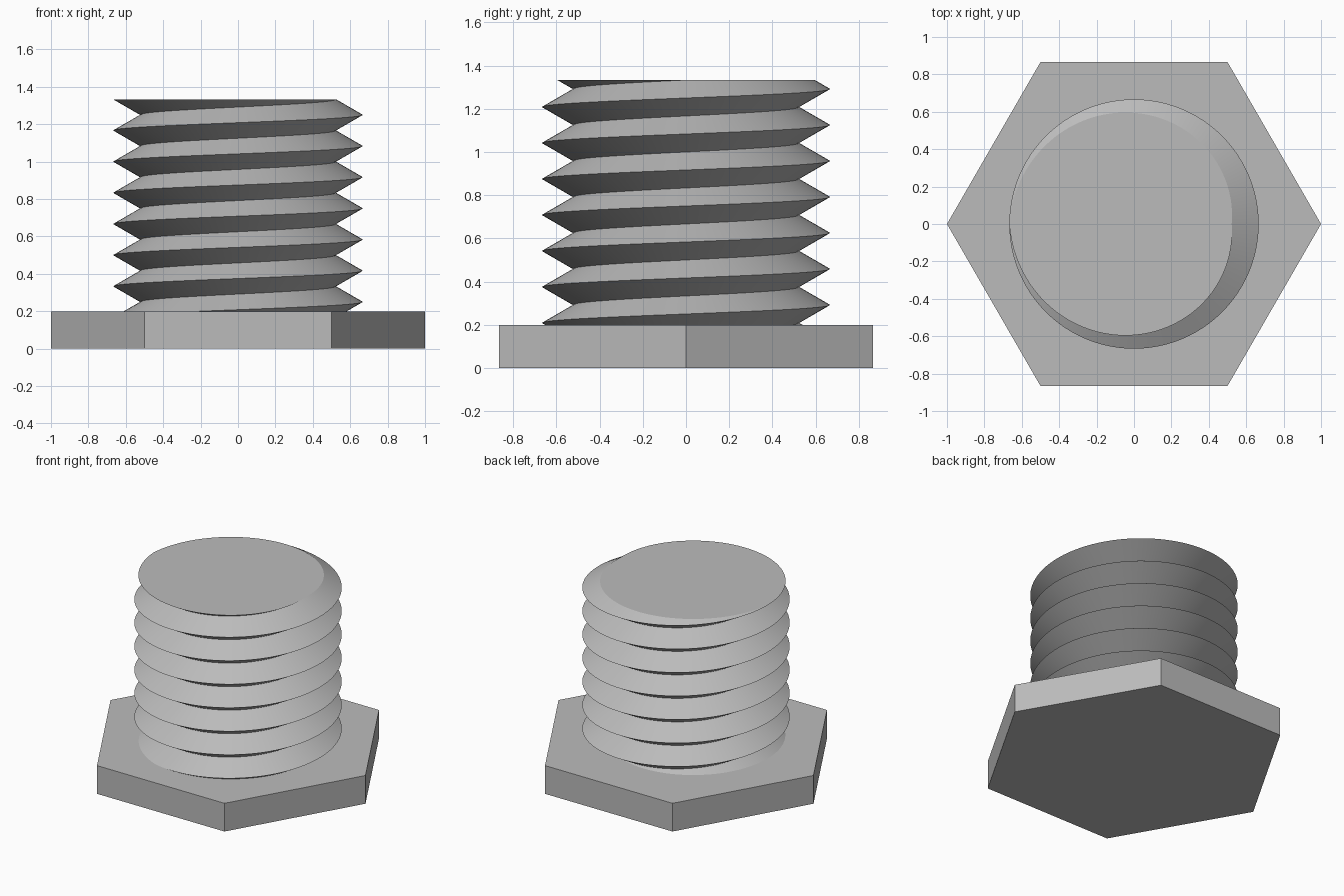
import bpy, bmesh, math

if "Cube" in bpy.data.objects:
    bpy.data.objects.remove(bpy.data.objects["Cube"])

PITCH = 1 / 6
CREST = 2 / 3
ROOT = CREST - PITCH * math.sin(math.radians(60))   # sixty-degree thread
TOP = 4 / 3
HEAD = 0.2
N = 96                                              # steps per turn

steel = bpy.data.materials.new("light grey steel")
steel.diffuse_color = (0.5, 0.5, 0.5, 1)
steel.use_nodes = True
steel.node_tree.nodes["Principled BSDF"].inputs["Base Color"].default_value = steel.diffuse_color


def make_object(name, bm):
    bmesh.ops.recalc_face_normals(bm, faces=bm.faces[:])
    mesh = bpy.data.meshes.new(name)
    bm.to_mesh(mesh)
    bm.free()
    mesh.materials.append(steel)
    obj = bpy.data.objects.new(name, mesh)
    bpy.context.collection.objects.link(obj)
    return obj


# Hexagonal head, points on the x axis
bm = bmesh.new()
hexagon = [bm.verts.new((math.cos(k * math.pi / 3), math.sin(k * math.pi / 3), 0))
           for k in range(6)]
base = bm.faces.new(hexagon)
ext = bmesh.ops.extrude_face_region(bm, geom=[base], use_keep_orig=True)
bmesh.ops.translate(bm, vec=(0, 0, HEAD),
                    verts=[g for g in ext["geom"] if isinstance(g, bmesh.types.BMVert)])
bolt = make_object("bolt", bm)

# Threaded shank: right-handed helical crest and root, half a pitch apart
bm = bmesh.new()
crest, root = [], []
for i in range(-N, 11 * N + 1):
    a = 2 * math.pi * i / N
    z = PITCH * (i / N - 0.5)
    c, s = math.cos(a), math.sin(a)
    crest.append(bm.verts.new((CREST * c, CREST * s, z)))
    root.append(bm.verts.new((ROOT * c, ROOT * s, z + PITCH / 2)))
for i in range(len(crest) - 1):
    bm.faces.new((crest[i], crest[i + 1], root[i + 1], root[i]))
    if i + N + 1 < len(crest):
        bm.faces.new((root[i], root[i + 1], crest[i + N + 1], crest[i + N]))

# Trim the shank flat at the top and inside the head, then cap both ends
for z, up in ((TOP, 1), (HEAD / 2, -1)):
    bmesh.ops.bisect_plane(bm, geom=bm.verts[:] + bm.edges[:] + bm.faces[:], dist=1e-5,
                           plane_co=(0, 0, z), plane_no=(0, 0, up), clear_outer=True)
bmesh.ops.holes_fill(bm, edges=[e for e in bm.edges if e.is_boundary], sides=0)
shank = make_object("threaded_shank", bm)

# Join the shank and head into one solid
union = bolt.modifiers.new("join shank", 'BOOLEAN')
union.operation = 'UNION'
union.solver = 'EXACT'
union.object = shank
bpy.context.view_layer.objects.active = bolt
bolt.select_set(True)
bpy.ops.object.modifier_apply(modifier=union.name)
bpy.data.objects.remove(shank)

# Smooth flanks with sharp crests, roots and rims
bpy.ops.object.shade_smooth_by_angle(angle=math.radians(25))
